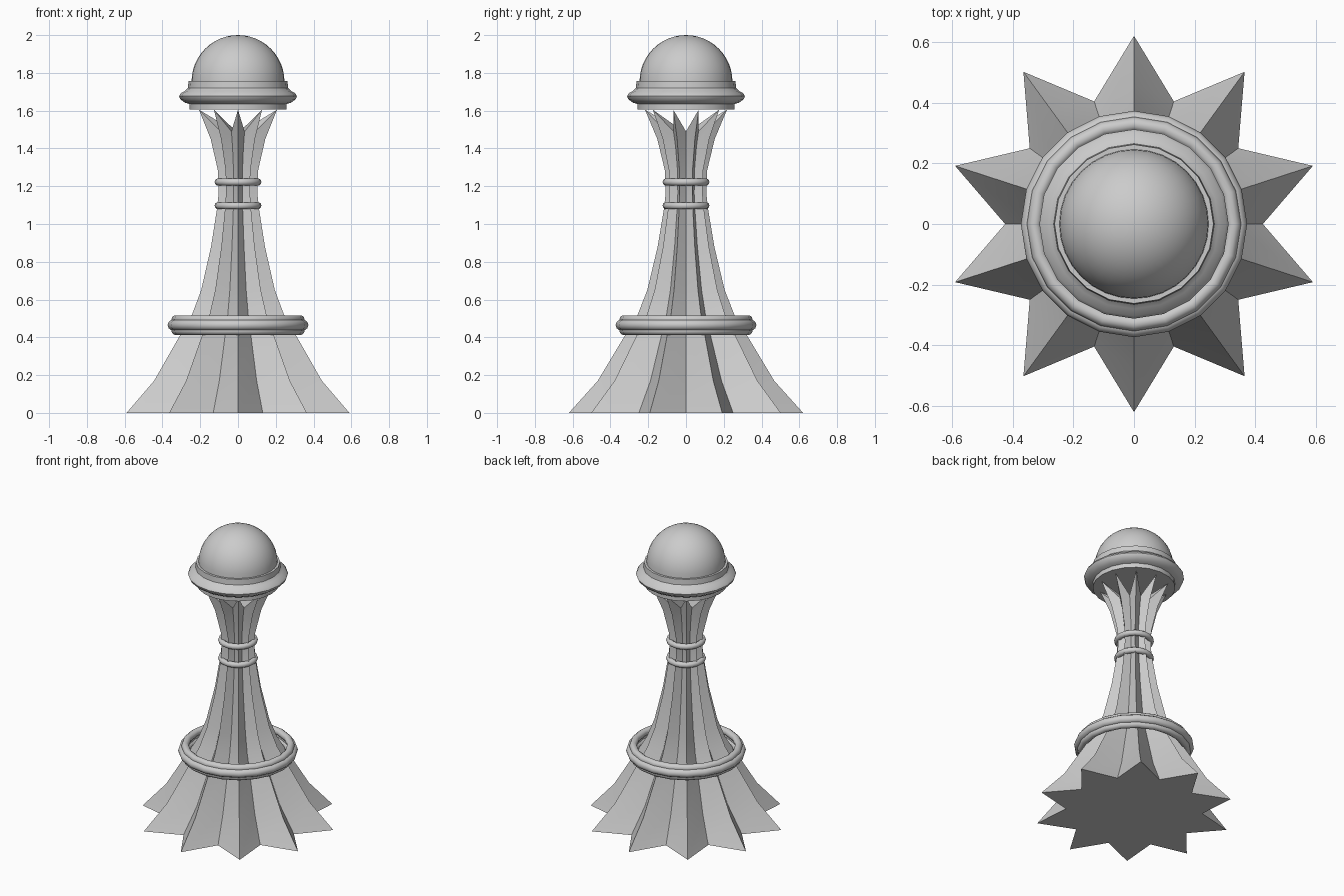
import bpy, bmesh, math

if "Cube" in bpy.data.objects:
    bpy.data.objects.remove(bpy.data.objects["Cube"])

POINTS = 10
VALLEY = 0.685


def finish(name, bm, angle=35):
    bmesh.ops.remove_doubles(bm, verts=bm.verts[:], dist=1e-5)
    bmesh.ops.recalc_face_normals(bm, faces=bm.faces[:])
    mesh = bpy.data.meshes.new(name)
    bm.to_mesh(mesh)
    bm.free()
    ob = bpy.data.objects.new(name, mesh)
    bpy.context.collection.objects.link(ob)
    bpy.ops.object.select_all(action='DESELECT')
    bpy.context.view_layer.objects.active = ob
    ob.select_set(True)
    bpy.ops.object.shade_smooth_by_angle(angle=math.radians(angle))
    return ob


def lathe(name, profile, segs, closed=False, angle=35):
    bm = bmesh.new()
    vs = [bm.verts.new((0, r, z)) for r, z in profile]
    pairs = list(zip(vs, vs[1:])) + ([(vs[-1], vs[0])] if closed else [])
    es = [bm.edges.new(p) for p in pairs]
    bmesh.ops.spin(bm, geom=vs + es, cent=(0, 0, 0), axis=(0, 0, 1),
                   angle=2 * math.pi, steps=segs)
    return finish(name, bm, angle)


def torus(name, major, minor, z, segs=20, sides=10):
    prof = [(major + minor * math.cos(2 * math.pi * i / sides),
             z + minor * math.sin(2 * math.pi * i / sides)) for i in range(sides)]
    return lathe(name, prof, segs, closed=True, angle=50)


# Fluted star-shaped body: (tip radius, tip z, valley radius, valley z)
rows = [(r, z, r * VALLEY, z) for r, z in (
    (0.62, 0), (0.467, 0.17), (0.323, 0.41), (0.256, 0.52), (0.205, 0.65),
    (0.15, 0.88), (0.117, 1.08), (0.108, 1.16), (0.111, 1.28))]
rows += [(0.152, 1.45, 0.094, 1.41), (0.217, 1.605, 0.113, 1.49)]
bm = bmesh.new()
rings = []
for rt, zt, rv, zv in rows:
    ring = []
    for i in range(2 * POINTS):
        a = math.pi / 2 + i * math.pi / POINTS
        r, z = (rv, zv) if i % 2 else (rt, zt)
        ring.append(bm.verts.new((r * math.cos(a), r * math.sin(a), z)))
    rings.append(ring)
n = 2 * POINTS
for a, b in zip(rings, rings[1:]):
    for i in range(n):
        j = (i + 1) % n
        bm.faces.new((a[i], a[j], b[j], b[i]))
bm.faces.new(rings[0][::-1])
centre = bm.verts.new((0, 0, 1.48))
for i in range(n):
    bm.faces.new((rings[-1][i], rings[-1][(i + 1) % n], centre))
finish("fluted_body", bm, 30)

# Triple-bead ring around the skirt
torus("skirt_ring_lower", 0.329, 0.024, 0.436)
torus("skirt_ring_middle", 0.345, 0.028, 0.465)
torus("skirt_ring_upper", 0.329, 0.024, 0.494)

# Neck rings
for label, z in (("lower", 1.097), ("upper", 1.222)):
    torus("neck_ring_" + label, 0.105, 0.019, z)

# Cap collar with bulging rim
lathe("cap_collar", [(0, 1.605), (0.257, 1.605), (0.257, 1.635), (0.28, 1.642),
                     (0.305, 1.66), (0.312, 1.677), (0.303, 1.692), (0.28, 1.705),
                     (0.265, 1.72), (0.262, 1.757), (0, 1.757)], 20)

# Dome
dome = [(0.246 * math.cos(math.pi / 2 * i / 12), 1.754 + 0.246 * math.sin(math.pi / 2 * i / 12))
        for i in range(12)] + [(0, 2.0)]
lathe("dome", dome, 32)
